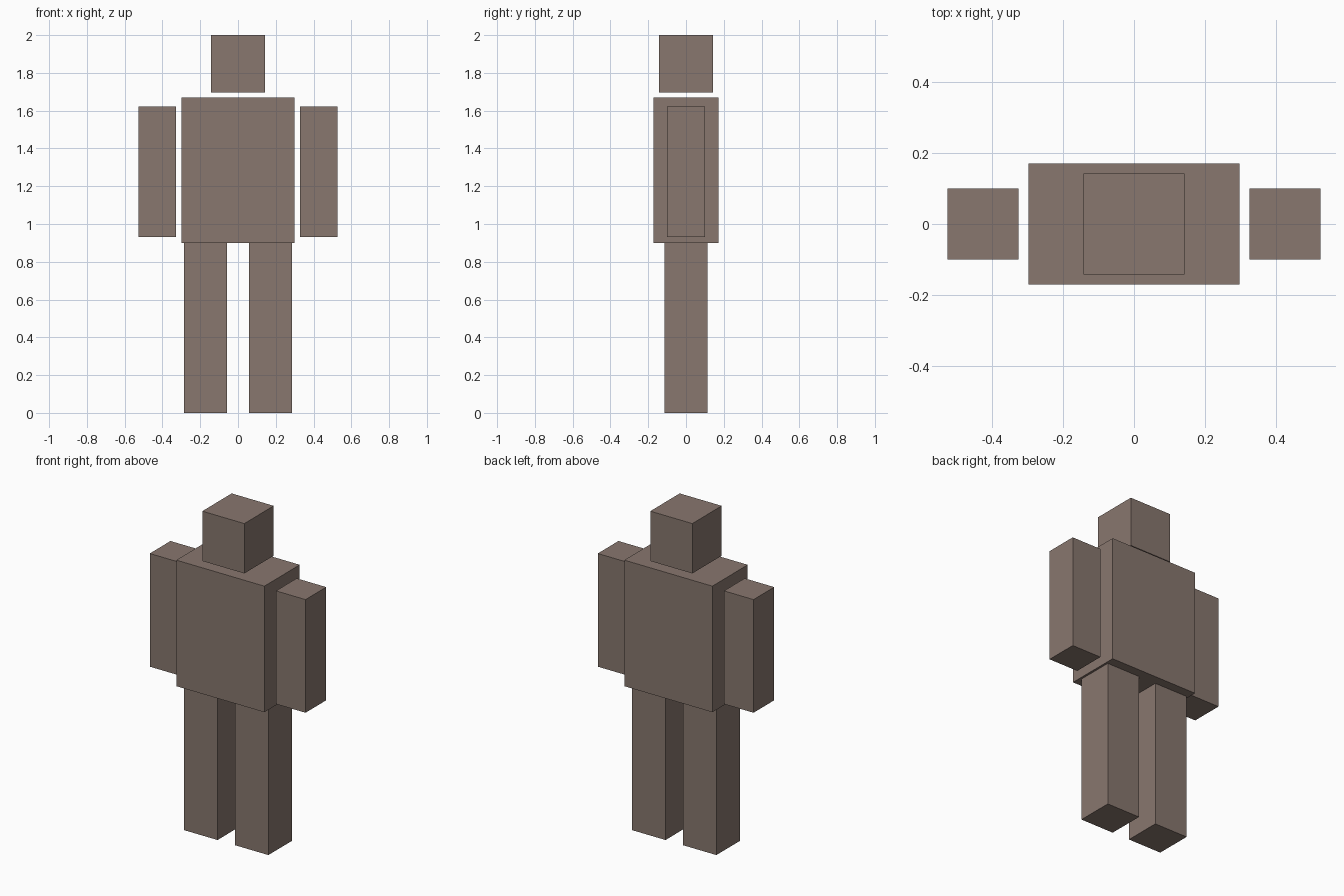
import bpy

cube = bpy.data.objects.get("Cube")
if cube:
    bpy.data.objects.remove(cube, do_unlink=True)

# Single matte brown for every part
brown = bpy.data.materials.new("warm_brown")
brown.use_nodes = True
colour = (0.246, 0.184, 0.156, 1)
brown.diffuse_color = colour
bsdf = brown.node_tree.nodes["Principled BSDF"]
bsdf.inputs["Base Color"].default_value = colour
bsdf.inputs["Roughness"].default_value = 0.8


def box(name, x, width, depth, bottom, top):
    """Add a box centred on y = 0, spanning bottom to top."""
    bpy.ops.mesh.primitive_cube_add(size=1, location=(x, 0, (bottom + top) / 2))
    part = bpy.context.object
    part.name = part.data.name = name
    part.scale = (width, depth, top - bottom)
    bpy.ops.object.transform_apply(location=False, rotation=False, scale=True)
    part.data.materials.append(brown)


# Head and torso
box("head", 0, 0.284, 0.284, 1.695, 2.0)
box("torso", 0, 0.596, 0.342, 0.899, 1.67)

# Mirrored limbs
for side, sign in (("left", 1), ("right", -1)):
    box(side + "_arm", sign * 0.427, 0.2, 0.2, 0.93, 1.622)
    box(side + "_leg", sign * 0.172, 0.226, 0.227, 0, 0.899)
